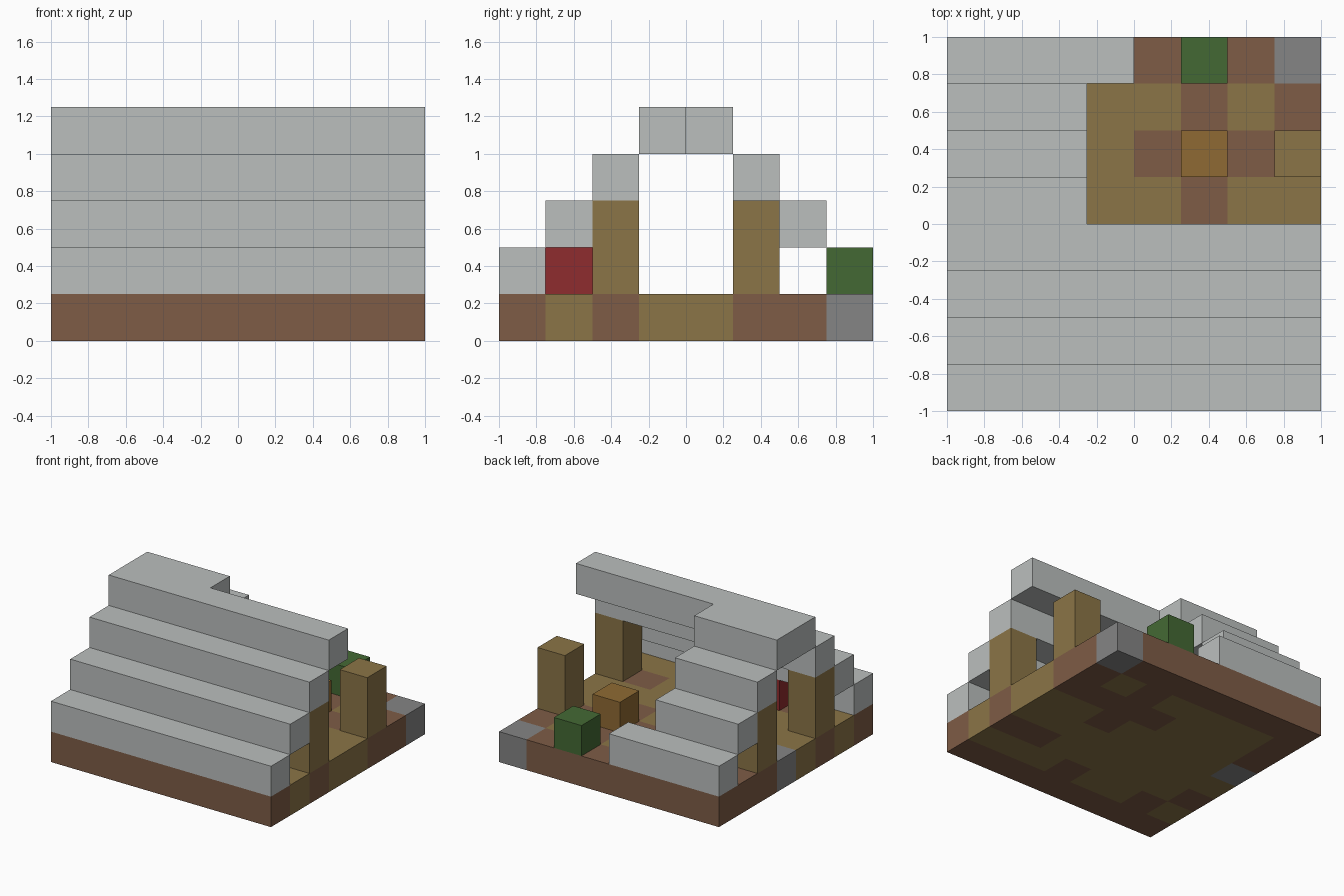
import bpy
import bmesh
from mathutils import Vector

CELL = 0.25

default = bpy.data.objects.get("Cube")
if default:
    bpy.data.objects.remove(default, do_unlink=True)


def material(name, hex_colour):
    """Flat material from an sRGB hex colour."""
    rgb = [int(hex_colour[k:k + 2], 16) / 255 for k in (0, 2, 4)]
    colour = [c / 12.92 if c < 0.04 else ((c + 0.055) / 1.055) ** 2.4 for c in rgb] + [1]
    mat = bpy.data.materials.new(name)
    mat.use_nodes = True
    mat.diffuse_color = colour
    mat.node_tree.nodes["Principled BSDF"].inputs["Base Color"].default_value = colour
    return mat


earth = material("brown earth", "7E5C46")
planks = material("tan planks", "8B7547")
stone = material("grey stone", "858585")
slate = material("pale roof grey", "BBBFBE")
leaf = material("leaf green", "446934")
cloth = material("red cloth", "8F2C2E")
crate_wood = material("orange wood", "8F6A33")


def finish(name, bm, mats):
    mesh = bpy.data.meshes.new(name)
    bm.to_mesh(mesh)
    bm.free()
    for mat in mats:
        mesh.materials.append(mat)
    obj = bpy.data.objects.new(name, mesh)
    bpy.context.collection.objects.link(obj)
    return obj


def block(name, col, row, level, mat, size=(1, 1, 1)):
    """Box placed by grid column, row and level, sized in cells."""
    bm = bmesh.new()
    bmesh.ops.create_cube(bm, size=1)
    for v in bm.verts:
        for axis, start in enumerate((col - 4, row - 4, level)):
            v.co[axis] = (start + (v.co[axis] + 0.5) * size[axis]) * CELL
    return finish(name, bm, [mat])


# Patchwork ground slab, rows listed from back to front
PATTERN = [
    "EEEEEEES",
    "EPPPPEPE",
    "EPPPEEEE",
    "SPPPPEPP",
    "PPPPPPPP",
    "EPPPPPEE",
    "PEPPEPPP",
    "EEEEEEEE",
]
bm = bmesh.new()
bmesh.ops.create_grid(bm, x_segments=8, y_segments=8, size=1)
top = bmesh.ops.extrude_face_region(bm, geom=bm.faces[:])["geom"]
bmesh.ops.translate(bm, vec=(0, 0, CELL), verts=[g for g in top if isinstance(g, bmesh.types.BMVert)])
bmesh.ops.recalc_face_normals(bm, faces=bm.faces[:])
for face in bm.faces:
    spot = (face.calc_center_median() - face.normal * 0.1 + Vector((1, 1, 0))) / CELL
    face.material_index = "EPS".index(PATTERN[7 - int(spot.y)][int(spot.x)])
finish("ground", bm, [earth, planks, stone])

# Stepped roof: full-length front slope, part-length back slope
for step in range(4):
    block(f"front_roof_step_{step + 1}", 0, step, step + 1, slate, (8, 1, 1))
    length = 4 if step == 0 else 3
    block(f"back_roof_step_{step + 1}", 0, 7 - step, step + 1, slate, (length, 1, 1))

# Corner posts
for side, col in (("right", 0), ("left", 7)):
    for end, row in (("front", 2), ("back", 5)):
        block(f"{end}_{side}_post", col, row, 1, planks, (1, 1, 2))

# Furnishings
block("crate", 5, 5, 1, crate_wood)
block("bush", 5, 7, 1, leaf)
block("red_block", 2, 1, 1, cloth)
